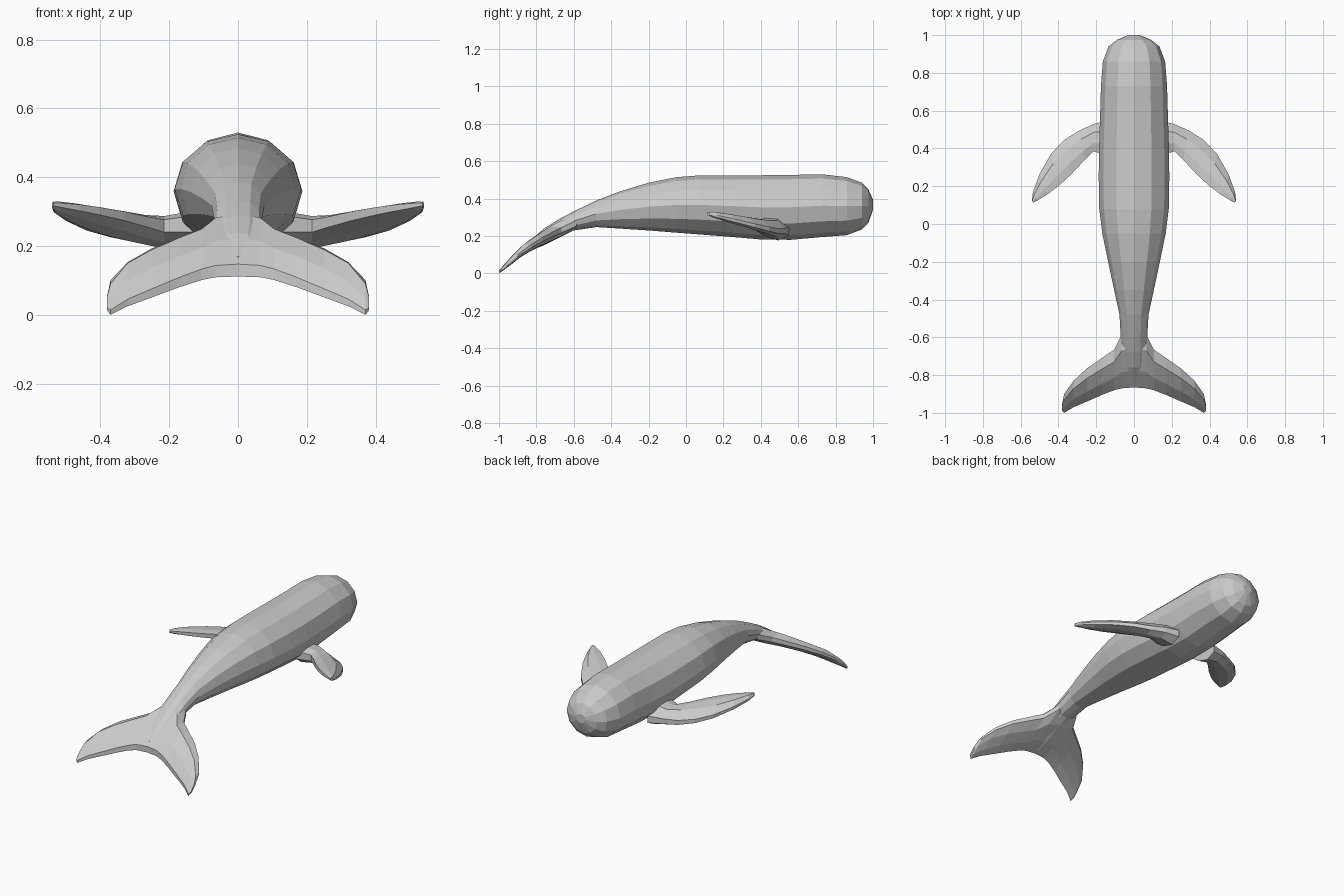
import bpy, bmesh
from math import sin, cos, pi

if "Cube" in bpy.data.objects:
    bpy.data.objects.remove(bpy.data.objects["Cube"])


def interp(points, v):
    """Linear lookup in a list of (key, value), keys ascending."""
    if v <= points[0][0]:
        return points[0][1]
    for (a, p), (b, q) in zip(points, points[1:]):
        if v <= b:
            return p + (q - p) * (v - a) / (b - a)
    return points[-1][1]


def loft(name, rings, cap_start=True, mirror=False):
    """Skin equal-length rings of points into a flat-shaded mesh."""
    bm = bmesh.new()
    rows = [[bm.verts.new(p) for p in ring] for ring in rings]
    n = len(rows[0])
    for a, b in zip(rows, rows[1:]):
        for i in range(n):
            j = (i + 1) % n
            bm.faces.new((a[i], a[j], b[j], b[i]))
    if cap_start:
        bm.faces.new(rows[0][::-1])
    bm.faces.new(rows[-1])
    bmesh.ops.remove_doubles(bm, verts=bm.verts, dist=0.0005)
    bmesh.ops.recalc_face_normals(bm, faces=bm.faces)
    mesh = bpy.data.meshes.new(name)
    bm.to_mesh(mesh)
    bm.free()
    obj = bpy.data.objects.new(name, mesh)
    bpy.context.collection.objects.link(obj)
    if mirror:
        mod = obj.modifiers.new("mirror", 'MIRROR')
        mod.use_axis[0] = True
        mod.merge_threshold = 0.001
    return obj


def blade(lead, trail, t, height):
    """Fin section from leading to trailing edge; height follows y."""
    shape = [(0, 0.1), (0.3, 1), (0.7, 0.85), (1, 0.4),
             (1, -0.4), (0.7, -0.85), (0.3, -1), (0, -0.6)]
    ring = []
    for u, s in shape:
        x = lead[0] + (trail[0] - lead[0]) * u
        y = lead[1] + (trail[1] - lead[1]) * u
        ring.append((x, y, interp(height, y) + s * t))
    return ring


# Body: stations of y, half width, bottom z, top z
stations = [
    (1.00, 0.03, 0.34, 0.395), (0.975, 0.09, 0.27, 0.45),
    (0.94, 0.135, 0.235, 0.485), (0.86, 0.165, 0.205, 0.515),
    (0.73, 0.175, 0.195, 0.53), (0.56, 0.18, 0.18, 0.527),
    (0.40, 0.185, 0.182, 0.525), (0.25, 0.187, 0.195, 0.525),
    (0.08, 0.184, 0.208, 0.525), (-0.05, 0.168, 0.218, 0.515),
    (-0.20, 0.137, 0.23, 0.485), (-0.35, 0.105, 0.24, 0.44),
    (-0.48, 0.077, 0.248, 0.39), (-0.60, 0.07, 0.23, 0.332),
    (-0.68, 0.07, 0.19, 0.29), (-0.76, 0.06, 0.15, 0.24),
    (-0.84, 0.04, 0.12, 0.17)]
SIDES = 12
body_rings = []
for y, w, lo, hi in stations:
    mid, half = (lo + hi) / 2, (hi - lo) / 2
    body_rings.append([(w * sin(2 * pi * i / SIDES), y,
                        mid + half * cos(2 * pi * i / SIDES))
                       for i in range(SIDES)])
loft("whale_body", body_rings)

# Tail flukes: x, leading y, trailing y, half thickness
fluke_height = [(-1, 0.008), (-0.95, 0.055), (-0.87, 0.127),
                (-0.75, 0.2), (-0.65, 0.25), (-0.55, 0.295)]
flukes = [(0, -0.56, -0.865, 0.045), (0.065, -0.585, -0.87, 0.043),
          (0.105, -0.665, -0.88, 0.04), (0.17, -0.71, -0.905, 0.036),
          (0.25, -0.765, -0.94, 0.031), (0.32, -0.83, -0.97, 0.026),
          (0.37, -0.90, -1.0, 0.018), (0.38, -0.95, -0.99, 0.01)]
loft("tail_flukes", [blade((x, a), (x, b), t, fluke_height)
                     for x, a, b, t in flukes], cap_start=False, mirror=True)

# Flippers: leading point, trailing point, half thickness
flipper_height = [(0.11, 0.322), (0.2, 0.302), (0.3, 0.28),
                  (0.4, 0.255), (0.5, 0.235), (0.54, 0.24)]
flippers = [((0.13, 0.55), (0.13, 0.36), 0.06),
            ((0.21, 0.53), (0.215, 0.385), 0.045),
            ((0.29, 0.495), (0.26, 0.34), 0.038),
            ((0.37, 0.445), (0.33, 0.265), 0.033),
            ((0.44, 0.37), (0.40, 0.20), 0.028),
            ((0.50, 0.265), (0.46, 0.155), 0.023),
            ((0.535, 0.17), (0.51, 0.125), 0.016),
            ((0.54, 0.125), (0.535, 0.113), 0.01)]
loft("flippers", [blade(a, b, t, flipper_height) for a, b, t in flippers],
     mirror=True)
